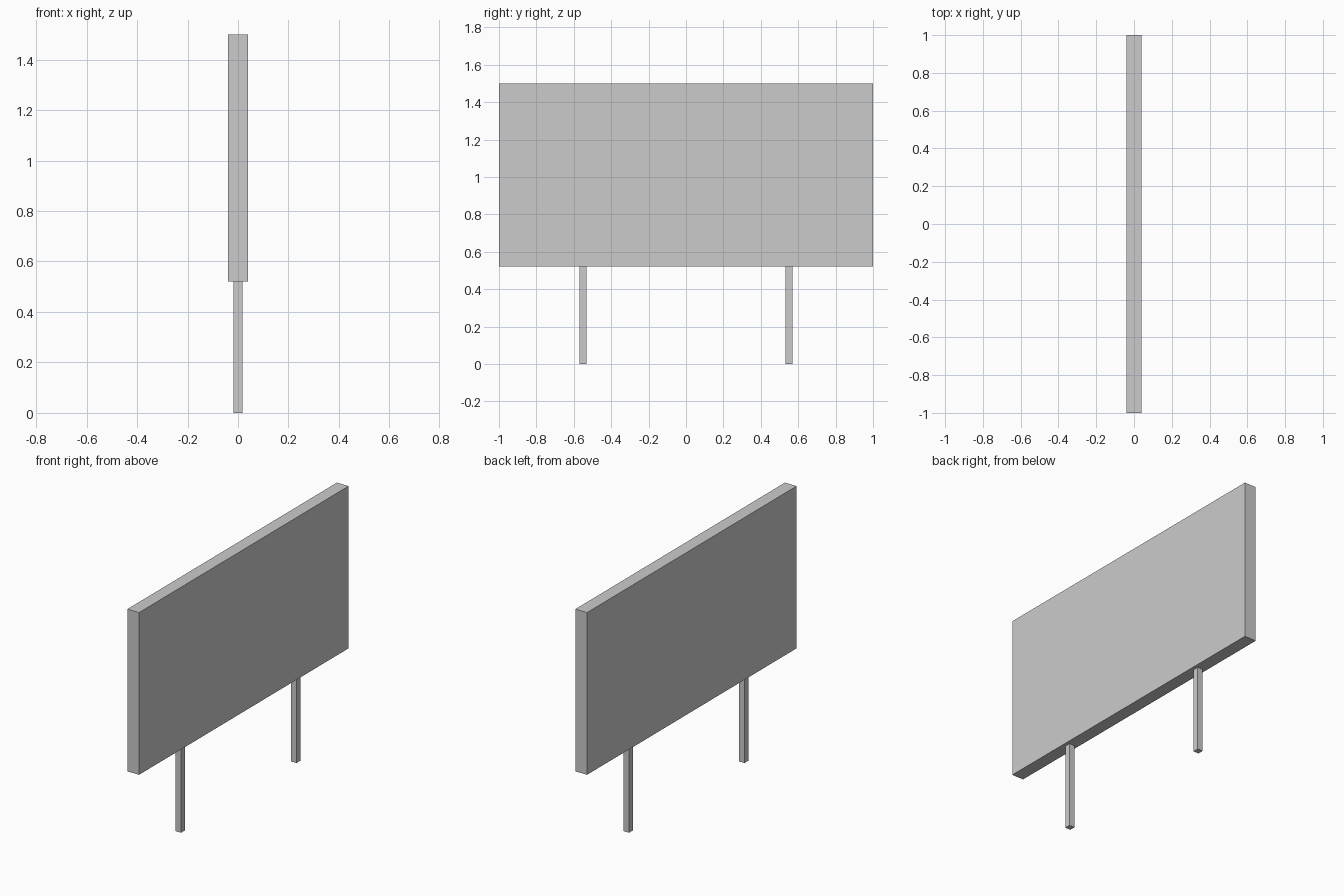
import bpy

if "Cube" in bpy.data.objects:
    bpy.data.objects.remove(bpy.data.objects["Cube"])


def box(name, lo, hi):
    """Axis-aligned box between two corners."""
    centre = [(a + b) / 2 for a, b in zip(lo, hi)]
    bpy.ops.mesh.primitive_cube_add(size=1, location=centre)
    obj = bpy.context.object
    obj.name = name
    obj.scale = [b - a for a, b in zip(lo, hi)]
    bpy.ops.object.transform_apply(location=False, rotation=False, scale=True)
    return obj


PANEL_BOTTOM, PANEL_TOP = 0.52, 1.5
PANEL_HALF = 0.039
POST_HALF = 0.018
POST_Y = 0.551

# Sign board
box("sign_panel", (-PANEL_HALF, -1, PANEL_BOTTOM), (PANEL_HALF, 1, PANEL_TOP))

# Two square posts
for side, name in ((-1, "left_post"), (1, "right_post")):
    y = side * POST_Y
    box(name, (-POST_HALF, y - POST_HALF, 0), (POST_HALF, y + POST_HALF, PANEL_BOTTOM))
